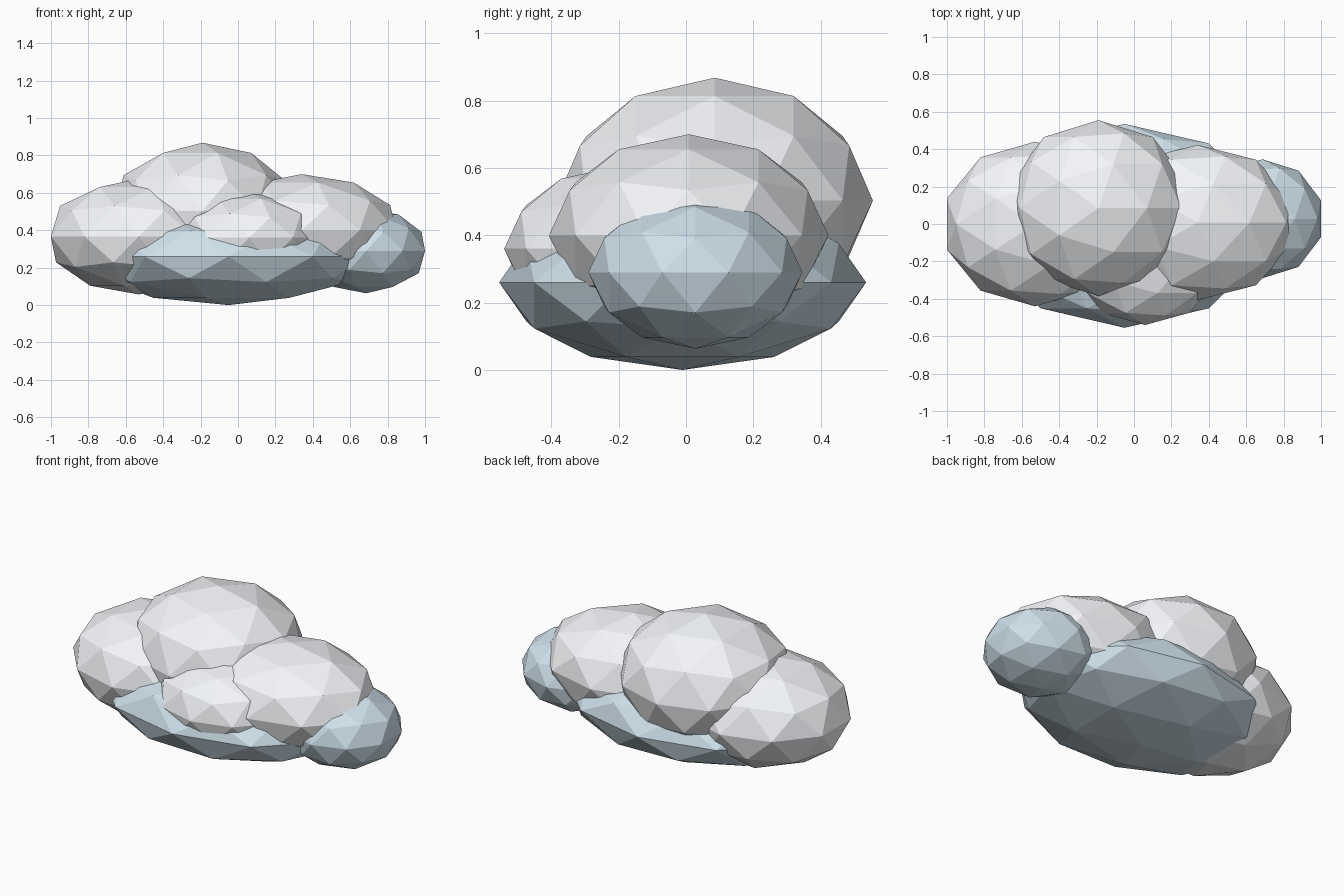
import bpy

if "Cube" in bpy.data.objects:
    bpy.data.objects.remove(bpy.data.objects["Cube"])


def material(name, color):
    mat = bpy.data.materials.new(name)
    mat.diffuse_color = color
    mat.use_nodes = True
    mat.node_tree.nodes["Principled BSDF"].inputs["Base Color"].default_value = mat.diffuse_color
    return mat


white = material("cloud_white", (0.9, 0.92, 0.95, 1))
blue = material("cloud_blue", (0.62, 0.75, 0.83, 1))


def puff(name, center, radii, mat):
    """Flat-shaded, low-poly ellipsoid."""
    bpy.ops.mesh.primitive_ico_sphere_add(subdivisions=2, radius=1, location=center)
    ob = bpy.context.object
    ob.name = name
    ob.scale = radii
    bpy.ops.object.transform_apply(location=False, rotation=False, scale=True)
    ob.data.materials.append(mat)
    return ob


# Shaded underside
puff("cloud_base", (-0.05, -0.01, 0.26), (0.765, 0.545, 0.26), blue)
puff("right_end_puff", (0.686, 0.028, 0.29), (0.33, 0.318, 0.227), blue)

# Bright puffs
puff("top_puff", (-0.19, 0.085, 0.503), (0.495, 0.47, 0.365), white)
puff("left_puff", (-0.53, 0.0, 0.367), (0.495, 0.44, 0.31), white)
puff("right_puff", (0.34, 0.008, 0.40), (0.53, 0.415, 0.30), white)
puff("front_puff", (0.06, -0.20, 0.36), (0.40, 0.34, 0.245), white)
